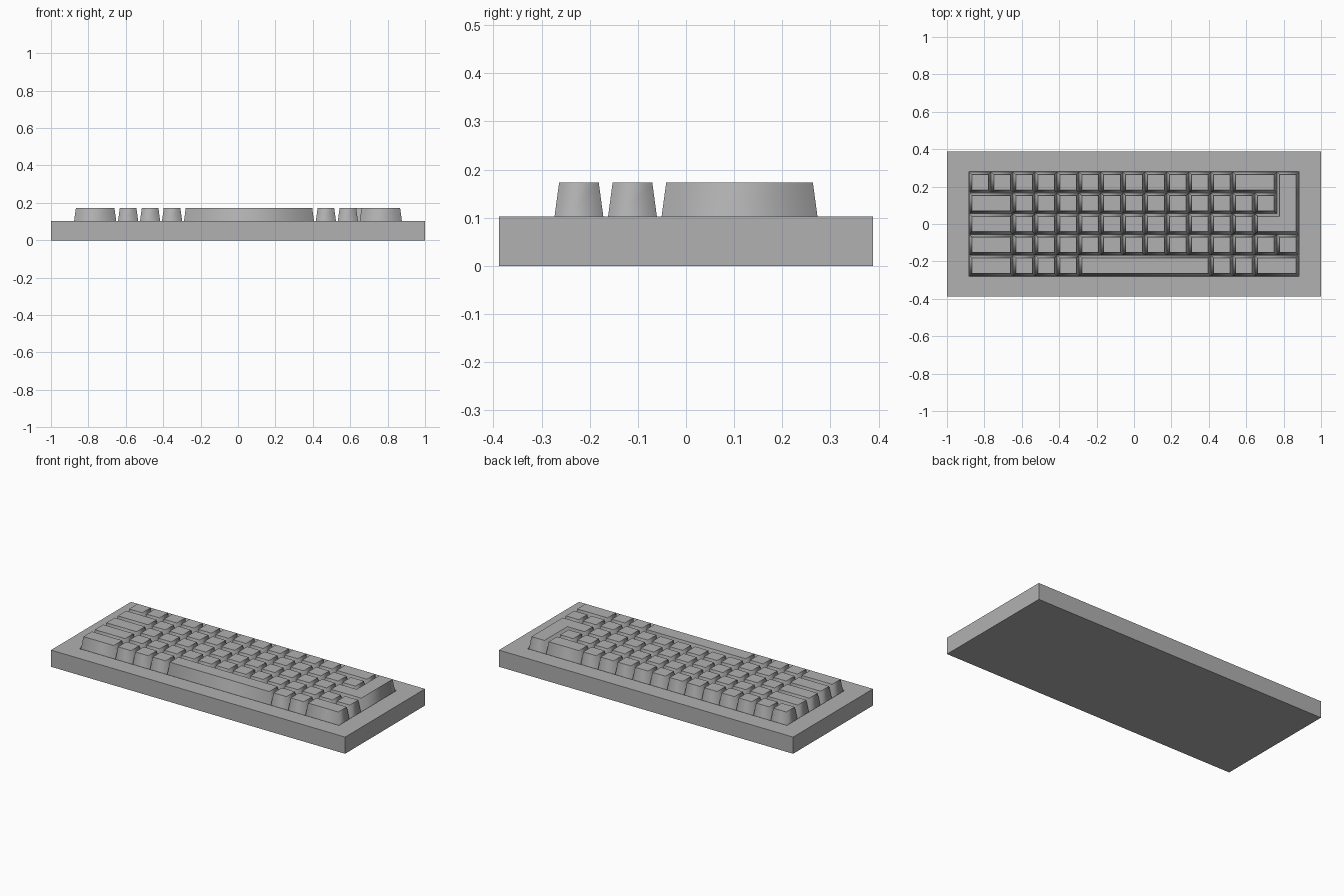
import bpy, bmesh
from mathutils import Vector

if "Cube" in bpy.data.objects:
    bpy.data.objects.remove(bpy.data.objects["Cube"])

UX, UY = 0.1175, 0.1112            # key pitch
X0, Y0 = -7.5 * UX, -2.5 * UY      # front left corner of the key field
FLOOR, DECK, TOP = 0.07, 0.1025, 0.1735

grey = bpy.data.materials.new("dark_grey_plastic")
grey.diffuse_color = (0.44, 0.44, 0.44, 1)
grey.use_nodes = True
grey.node_tree.nodes["Principled BSDF"].inputs["Base Color"].default_value = grey.diffuse_color


def inset(pts, d):
    """Offset an axis-aligned counter-clockwise outline inwards."""
    out = []
    for i, p in enumerate(pts):
        p = Vector(p)
        a = (p - Vector(pts[i - 1])).normalized()
        b = (Vector(pts[(i + 1) % len(pts)]) - p).normalized()
        out.append(p + d * Vector((-a.y - b.y, a.x + b.x)))
    return out


def loft(name, rings, smooth_sides=False):
    """Skin a stack of (outline, z) rings and cap both ends."""
    bm = bmesh.new()
    loops = [[bm.verts.new((p[0], p[1], z)) for p in pts] for pts, z in rings]
    n = len(loops[0])
    for lo, hi in zip(loops, loops[1:]):
        for i in range(n):
            j = (i + 1) % n
            f = bm.faces.new((lo[i], lo[j], hi[j], hi[i]))
            f.smooth = smooth_sides
    for cap in (bm.faces.new(loops[0][::-1]), bm.faces.new(loops[-1])):
        for e in cap.edges:
            e.smooth = False
    bm.normal_update()
    me = bpy.data.meshes.new(name)
    bm.to_mesh(me)
    bm.free()
    me.materials.append(grey)
    ob = bpy.data.objects.new(name, me)
    bpy.context.collection.objects.link(ob)
    return ob


def rect(x0, y0, x1, y1):
    return [(x0, y0), (x1, y0), (x1, y1), (x0, y1)]


def key(name, cells):
    """Tapered keycap from an outline in key units."""
    pts = [(X0 + u * UX, Y0 + v * UY) for u, v in cells]
    return loft(name, [(inset(pts, 0.0005), FLOOR),
                       (inset(pts, 0.0145), TOP)], True)


# Case with a sunken key well
outer = rect(-1, -0.388, 1, 0.388)
well = rect(-0.8825, -0.281, 0.8825, 0.281)
loft("case", [(outer, 0), (outer, DECK), (well, DECK), (well, FLOOR)])

# Key rows, front to back, as widths in units
rows = [
    [2, 1, 1, 1, 6, 1, 1, 2],
    [2] + [1] * 13,
    [2] + [1] * 11,
    [2] + [1] * 12,
    [1] * 12 + [2],
]
for r, widths in enumerate(rows):
    u = 0
    for k, w in enumerate(widths):
        key(f"key_row{r + 1}_{k + 1}", rect(u, r, u + w, r + 1))
        u += w

# L-shaped enter key
key("enter_key", [(13, 2), (15, 2), (15, 5), (14, 5), (14, 3), (13, 3)])
